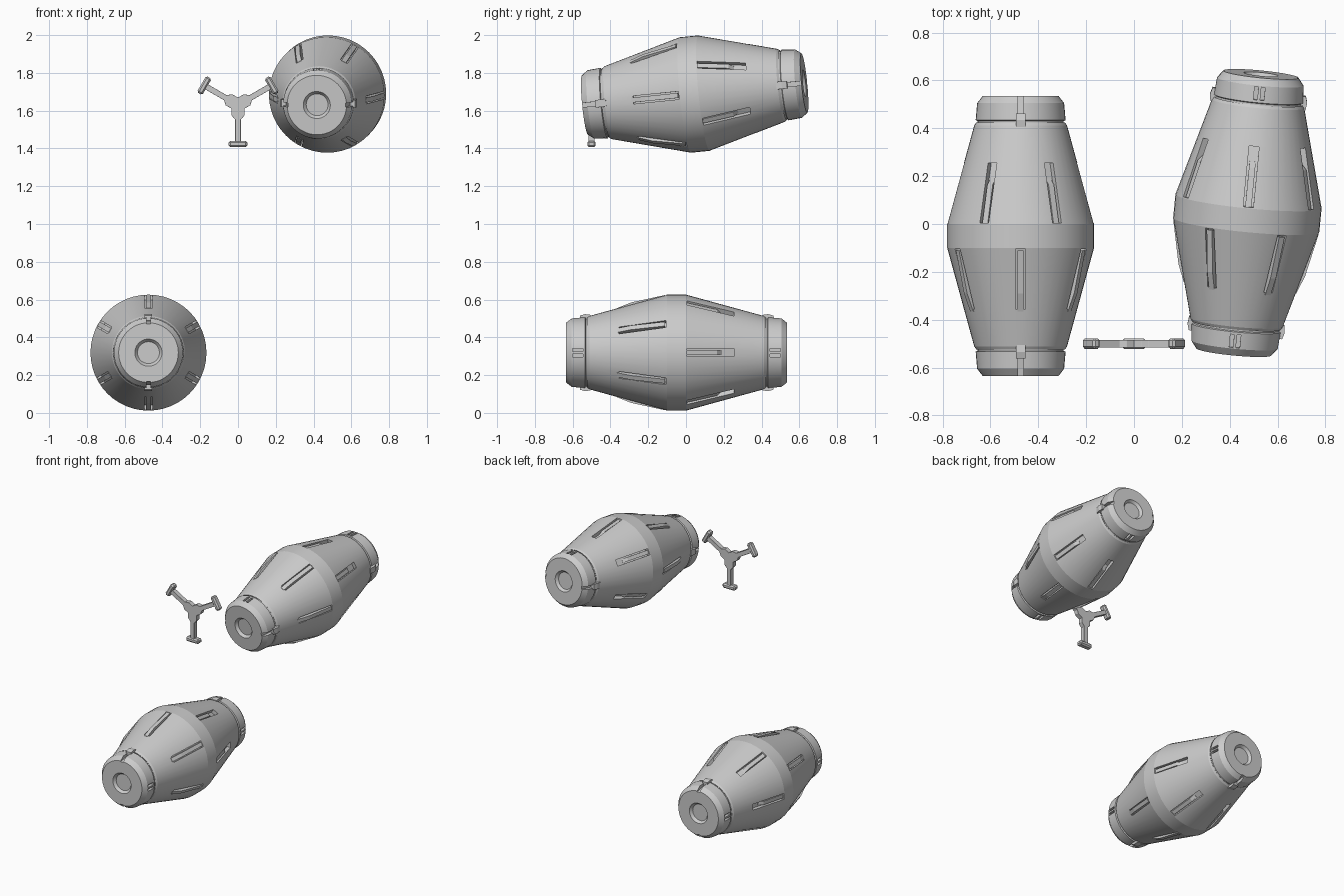
import bpy, bmesh, math
from mathutils import Matrix, Vector

if "Cube" in bpy.data.objects:
    bpy.data.objects.remove(bpy.data.objects["Cube"])

SEG = 48


def finish(name, bm, smooth=True):
    bmesh.ops.recalc_face_normals(bm, faces=bm.faces[:])
    me = bpy.data.meshes.new(name)
    bm.to_mesh(me)
    bm.free()
    ob = bpy.data.objects.new(name, me)
    bpy.context.collection.objects.link(ob)
    return ob


def lathe(bm, profile):
    """Revolve closed (radius, y) profile about the Y axis; r = 0 ends become poles."""
    rings = []
    for r, y in profile:
        if r == 0:
            rings.append([bm.verts.new((0, y, 0))] * SEG)
        else:
            rings.append([bm.verts.new((r * math.cos(2 * math.pi * i / SEG), y,
                                        r * math.sin(2 * math.pi * i / SEG))) for i in range(SEG)])
    for a, b in zip(rings, rings[1:]):
        for i in range(SEG):
            j = (i + 1) % SEG
            vs = list(dict.fromkeys((a[i], a[j], b[j], b[i])))
            bm.faces.new(vs)


def prism(bm, ry, width, angle, side=0.0):
    """Extrude a (radius, y) side outline across 'width', turned to 'angle' about Y."""
    rot = Matrix.Rotation(-math.radians(angle), 4, 'Y')
    lo, hi = [[bm.verts.new(rot @ Vector((r, y, side + s * width / 2))) for r, y in ry]
              for s in (-1, 1)]
    bm.faces.new(lo)
    bm.faces.new(hi[::-1])
    n = len(ry)
    for i in range(n):
        bm.faces.new((lo[i], lo[(i + 1) % n], hi[(i + 1) % n], hi[i]))


def carve(ob, cutter):
    """Subtract the cutter and bake the result."""
    mod = ob.modifiers.new("cut", 'BOOLEAN')
    mod.operation, mod.solver, mod.object = 'DIFFERENCE', 'EXACT', cutter
    dg = bpy.context.evaluated_depsgraph_get()
    me = bpy.data.meshes.new_from_object(ob.evaluated_get(dg))
    ob.modifiers.clear()
    ob.data = me
    bpy.data.objects.remove(cutter)


def smooth(ob):
    bpy.ops.object.select_all(action='DESELECT')
    ob.select_set(True)
    bpy.context.view_layer.objects.active = ob
    bpy.ops.object.shade_smooth_by_angle(angle=math.radians(12))


def cone_r(y):
    return 0.307 - (abs(y) - 0.05) * 0.274


# Double-cone shell with a straight waist
bm = bmesh.new()
half = [(0, .468), (.178, .468), (.186, .474), (.194, .462), (.307, .05)]
lathe(bm, half + [(r, -y) for r, y in reversed(half)])
shell = finish("canister_shell", bm)

# Recessed slots: six per half, staggered by 30 degrees
cut, bars = bmesh.new(), bmesh.new()
for s, start in ((-1, 30), (1, 0)):
    for k in range(6):
        a = start + 60 * k
        prism(cut, [(.35, s * .055), (cone_r(.055) - .028, s * .055),
                    (cone_r(.305) - .028, s * .305), (.35, s * .305)], .042, a)
        # bar lying in each slot; front bars stand slightly proud
        if s < 0:
            top = [(.305, -.06), (.266, -.24), (.236, -.315)]
        else:
            top = [(.297, .055), (cone_r(.215) - .006, .215), (cone_r(.24) - .027, .24)]
        y0, y1 = top[0][1], top[-1][1]
        prism(bars, top + [(cone_r(y1) - .04, y1), (cone_r(y0) - .04, y0)], .026, a)
carve(shell, finish("slot_cutter", cut))
slot_bars = finish("slot_bars", bars)

# End caps with a dished centre
bm = bmesh.new()
for s in (-1, 1):
    lathe(bm, [(r, s * y) for r, y in
               ((0, .46), (.18, .46), (.18, .48), (.188, .484), (.182, .555), (.158, .586),
                (.072, .586), (.058, .568), (0, .568))])
caps = finish("end_caps", bm)

# Paired vents on the cap sides, single notches and raised clips above and below
cut, clips = bmesh.new(), bmesh.new()
for s in (-1, 1):
    for a in (0, 180):
        for off in (-.014, .014):
            prism(cut, [(.165, s * .495), (.23, s * .495), (.23, s * .55), (.165, s * .55)],
                  .016, a, off)
    for a in (90, 270):
        prism(cut, [(.168, s * .49), (.23, s * .49), (.23, s * .6), (.150, s * .6)], .022, a)
        prism(clips, [(.17, s * .455), (.2, s * .455), (.204, s * .485), (.196, s * .512),
                      (.17, s * .512)], .04, a)
carve(caps, finish("cap_cutter", cut))
cap_clips = finish("cap_clips", clips)
smooth(shell)
smooth(caps)

# Place the level canister, then a tilted, quarter-rolled copy
level = Matrix.Translation((-.474, -.05, .319))
tilt = Vector((0, 1, 0)).rotation_difference(Vector((.098, 1, .1))).to_matrix().to_4x4()
tilted = Matrix.Translation((.474, .046, 1.688)) @ tilt @ Matrix.Rotation(math.pi / 2, 4, 'Y')
for ob in (shell, slot_bars, caps, cap_clips):
    twin = ob.copy()
    twin.name = "tilted_" + ob.name
    bpy.context.collection.objects.link(twin)
    ob.matrix_world = level
    twin.matrix_world = tilted

# Three-armed spinner: one flat outline repeated around the hub
CENTRE = Vector((0, -.5, 1.63))


def plate(name, outline, depth, bevel):
    bm = bmesh.new()
    f = bm.faces.new([bm.verts.new((x, -depth / 2, z)) for x, z in outline])
    ext = bmesh.ops.extrude_face_region(bm, geom=[f])
    bmesh.ops.translate(bm, vec=(0, depth, 0),
                        verts=[v for v in ext["geom"] if isinstance(v, bmesh.types.BMVert)])
    ob = finish(name, bm)
    ob.location = CENTRE
    mod = ob.modifiers.new("edge", 'BEVEL')
    mod.width, mod.segments = bevel, 1
    return ob


def turned(pts, k):
    c, s = math.cos(k * 2 * math.pi / 3), math.sin(k * 2 * math.pi / 3)
    return [(x * c - z * s, x * s + z * c) for x, z in pts]


arm = [(-.034, -.02), (-.034, -.055), (-.015, -.078), (-.015, -.195),
       (.015, -.195), (.015, -.078), (.034, -.055), (.034, -.02)]
head = [(-.05, -.19), (.05, -.19), (.05, -.223), (-.05, -.223)]
plate("spinner_arms", [p for k in range(3) for p in turned(arm, k)], .032, .007)
for k in range(3):
    plate("spinner_head_%d" % (k + 1), turned(head, k), .044, .009)
